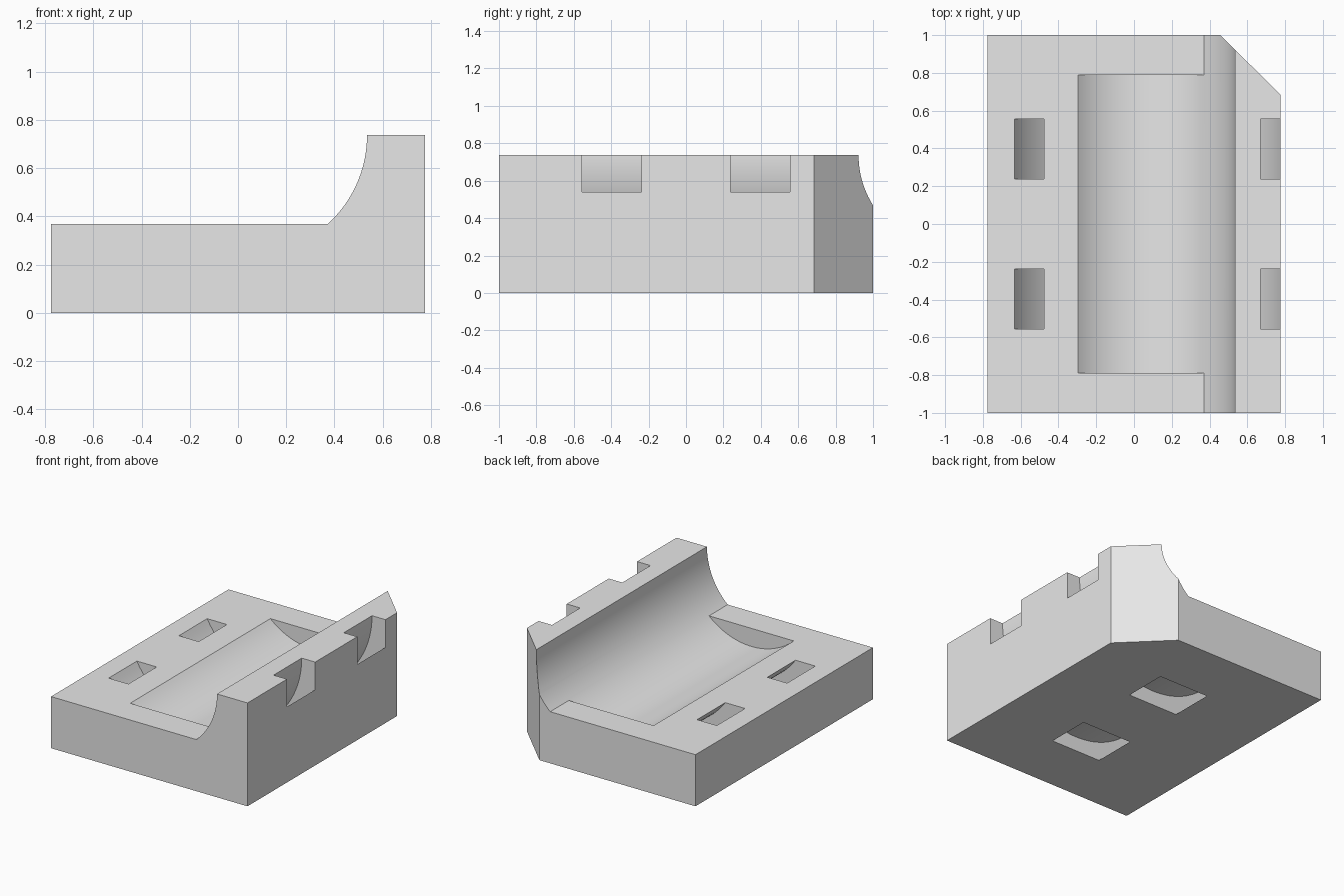
import bpy, bmesh
from math import sin, cos, asin, acos, pi, radians

cube = bpy.data.objects.get("Cube")
if cube:
    bpy.data.objects.remove(cube, do_unlink=True)

# Main dimensions
HALF_X, HEIGHT, DECK = 0.775, 0.737, 0.368
AXIS_X, AXIS_Z, BORE = 0.037, HEIGHT, 0.498
TIE_IN, TIE_OUT = 0.632, 0.764

grey = bpy.data.materials.new("light grey")
grey.use_nodes = True
grey.diffuse_color = (0.8, 0.8, 0.8, 1)
grey.node_tree.nodes["Principled BSDF"].inputs["Base Color"].default_value = (0.8, 0.8, 0.8, 1)


def arc(radius, start, end, steps):
    """Points around the bearing axis in the x-z plane."""
    angles = [start + (end - start) * i / steps for i in range(steps + 1)]
    return [(AXIS_X + radius * cos(a), AXIS_Z + radius * sin(a)) for a in angles]


def prism(name, points, offset):
    """Extrude a closed loop of 3D points by an offset vector."""
    bm = bmesh.new()
    face = bm.faces.new([bm.verts.new(p) for p in points])
    result = bmesh.ops.extrude_face_region(bm, geom=[face], use_keep_orig=True)
    moved = [v for v in result["geom"] if isinstance(v, bmesh.types.BMVert)]
    bmesh.ops.translate(bm, verts=moved, vec=offset)
    bmesh.ops.recalc_face_normals(bm, faces=bm.faces)
    mesh = bpy.data.meshes.new(name)
    bm.to_mesh(mesh)
    bm.free()
    mesh.materials.append(grey)
    obj = bpy.data.objects.new(name, mesh)
    bpy.context.collection.objects.link(obj)
    return obj


def along_y(name, profile, y0, y1):
    return prism(name, [(x, y0, z) for x, z in profile], (0, y1 - y0, 0))


def cut(target, cutter):
    cutter.hide_render = True
    mod = target.modifiers.new(cutter.name, 'BOOLEAN')
    mod.operation, mod.solver, mod.object = 'DIFFERENCE', 'EXACT', cutter
    bpy.context.view_layer.objects.active = target
    bpy.ops.object.modifier_apply(modifier=mod.name)
    bpy.data.objects.remove(cutter, do_unlink=True)


# Block with a low deck and a tall curved side wall
lip = -asin((AXIS_Z - DECK) / BORE)
wall = arc(BORE, lip, 0, 16)
body = along_y("bearing_holder",
               [(-HALF_X, 0), (HALF_X, 0), (HALF_X, HEIGHT)] + wall[::-1] + [(-HALF_X, DECK)],
               -1, 1)

# Cylindrical bearing trough between the end lips
trough = arc(BORE, -pi - lip, lip, 28)
top = DECK + 0.1
cut(body, along_y("trough_cutter",
                  trough + [(trough[-1][0], top), (trough[0][0], top)], -0.79, 0.79))

# Curved tie channels, open at the deck, the underside and the side wall
ring = arc(TIE_OUT, -pi - 0.1, 0.1, 56) + arc(TIE_IN, 0.1, -pi - 0.1, 56)
for side in (-1, 1):
    mid = side * 0.396
    cut(body, along_y("tie_cutter", ring, mid - 0.159, mid + 0.159))

# Bevelled back corner
cut(body, prism("corner_cutter",
                [(0.355, 1.1, -0.1), (0.877, 0.585, -0.1), (0.95, 1.1, -0.1)], (0, 0, 1)))

bpy.ops.object.select_all(action='DESELECT')
body.select_set(True)
bpy.context.view_layer.objects.active = body
bpy.ops.object.shade_smooth_by_angle(angle=radians(25))
